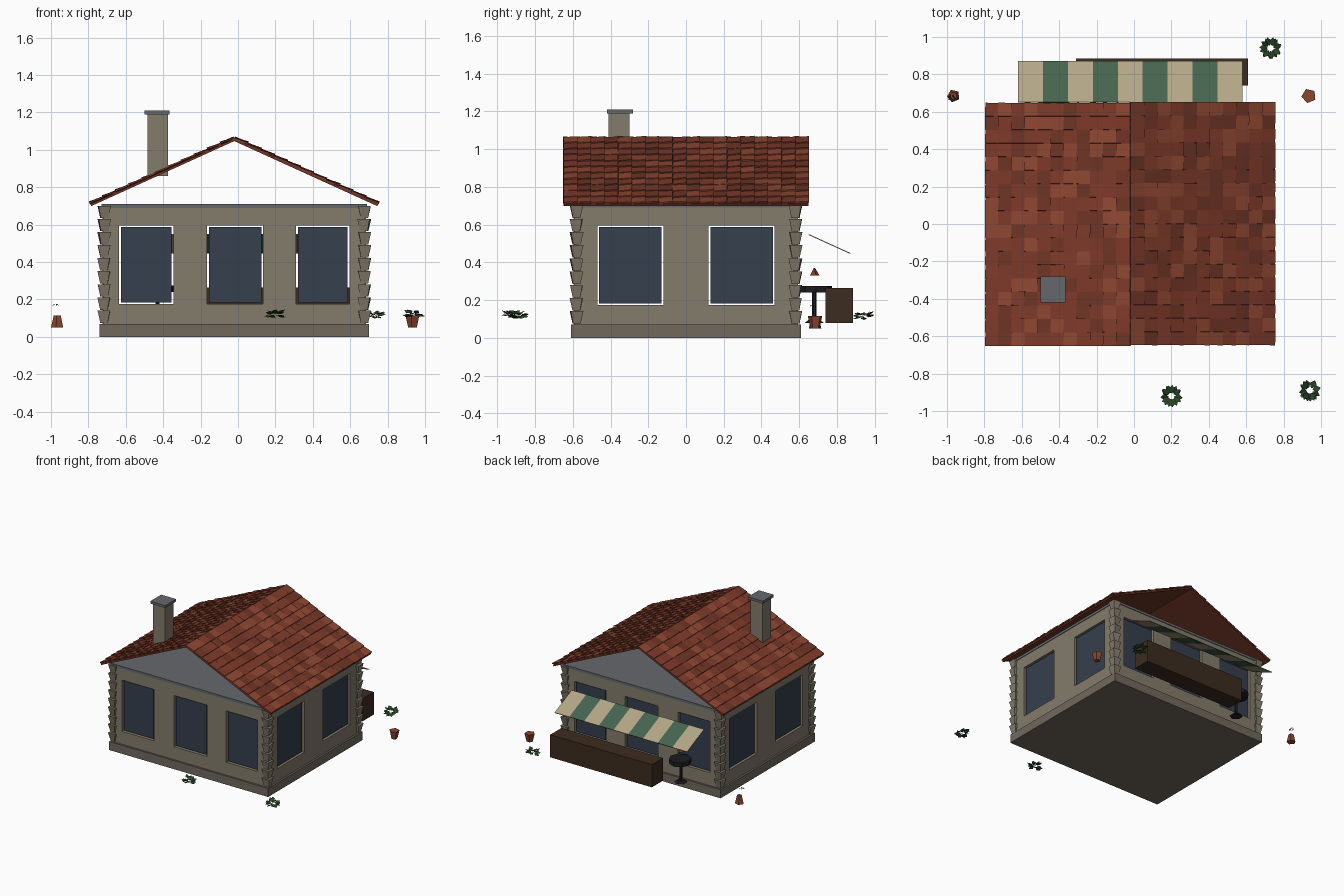
import bpy, bmesh, math, random
from mathutils import Vector, Matrix

if "Cube" in bpy.data.objects:
    bpy.data.objects.remove(bpy.data.objects["Cube"])

random.seed(4)
CX = -0.02


def mat(name, c):
    m = bpy.data.materials.new(name)
    m.diffuse_color = (*c, 1)
    m.use_nodes = True
    m.node_tree.nodes["Principled BSDF"].inputs["Base Color"].default_value = m.diffuse_color
    return m


STONE = mat("stone", (0.23, 0.20, 0.15))
BASE = mat("base_stone", (0.16, 0.14, 0.11))
GLASS = mat("glass", (0.035, 0.05, 0.075))
SLATE = mat("slate", (0.13, 0.14, 0.15))
TILES = [mat("tile_%d" % i, c) for i, c in enumerate(
    [(0.20, 0.04, 0.022), (0.26, 0.06, 0.03), (0.15, 0.033, 0.018)])]
WOOD = mat("wood", (0.045, 0.025, 0.014))
IRON = mat("iron", (0.012, 0.012, 0.016))
CREAM = mat("cream", (0.45, 0.38, 0.24))
GREEN = mat("awning_green", (0.06, 0.13, 0.08))
LEAF = mat("leaf", (0.02, 0.06, 0.02))


def add_box(bm, lo, hi, idx=0):
    lo, hi = Vector(lo), Vector(hi)
    m = Matrix.Translation((lo + hi) / 2) @ Matrix.Diagonal((*(hi - lo), 1))
    r = bmesh.ops.create_cube(bm, size=1, matrix=m)
    for f in {f for v in r["verts"] for f in v.link_faces}:
        f.material_index = idx
    return r["verts"]


def add_cone(bm, n, r1, r2, z0, z1, x, y, turn=0):
    m = Matrix.Translation((x, y, (z0 + z1) / 2)) @ Matrix.Rotation(turn, 4, 'Z')
    bmesh.ops.create_cone(bm, cap_ends=True, segments=n, radius1=r1, radius2=r2,
                          depth=z1 - z0, matrix=m)


def finish(bm, name, *mats):
    me = bpy.data.meshes.new(name)
    bm.to_mesh(me)
    bm.free()
    for m in mats:
        me.materials.append(m)
    ob = bpy.data.objects.new(name, me)
    bpy.context.collection.objects.link(ob)
    return ob


def box(name, lo, hi, m):
    bm = bmesh.new()
    add_box(bm, lo, hi)
    return finish(bm, name, m)


# plinth and ceiling slab
box("plinth", (-0.74, -0.61, 0), (0.70, 0.61, 0.07), BASE)
box("ceiling", (-0.73, -0.60, 0.69), (0.69, 0.60, 0.71), SLATE)

# walls: strips around openings, with slightly smaller glass panes
Z0, Z1, S0, S1 = 0.07, 0.695, 0.175, 0.595


def wall(name, half, dist, openings, matrix):
    bm, gl = bmesh.new(), bmesh.new()
    a, b = -dist, -dist + 0.05
    add_box(bm, (-half, a, Z0), (half, b, S0))
    add_box(bm, (-half, a, S1), (half, b, Z1))
    edges = [-half] + [e for o in openings for e in o] + [half]
    for l, r in zip(edges[::2], edges[1::2]):
        add_box(bm, (l, a, S0), (r, b, S1))
    for l, r in openings:
        add_box(gl, (l + 0.01, a + 0.012, S0 + 0.008), (r - 0.01, a + 0.028, S1 - 0.008))
    for m in (bm, gl):
        m.transform(matrix)
    finish(bm, name + "_wall", STONE)
    finish(gl, name + "_windows", GLASS)


long_open = [(-0.615, -0.325), (-0.145, 0.155), (0.33, 0.615)]
side_open = [(-0.47, -0.12), (0.12, 0.47)]
shift = Matrix.Translation((CX, 0, 0))
wall("front", 0.70, 0.595, long_open, shift)
wall("back", 0.70, 0.595, [(-r, -l) for l, r in long_open[::-1]],
     shift @ Matrix.Rotation(math.pi, 4, 'Z'))
wall("right", 0.575, 0.705, side_open, shift @ Matrix.Rotation(math.pi / 2, 4, 'Z'))
wall("left", 0.575, 0.705, side_open, shift @ Matrix.Rotation(-math.pi / 2, 4, 'Z'))

# corner stones, a stack of tapered blocks at each corner
bm = bmesh.new()
for sx in (-1, 1):
    for sy in (-1, 1):
        for i in range(9):
            z = 0.075 + i * 0.07
            add_cone(bm, 4, 0.028, 0.047, z, z + 0.066, CX + sx * 0.695, sy * 0.58,
                     math.pi / 4 + random.uniform(-0.15, 0.15))
finish(bm, "corner_stones", STONE)

# roof: sloping deck and rows of tilted tiles on each side
RUN, RISE = 0.77, 0.35
ANG, LEN = math.atan2(RISE, RUN), math.hypot(RUN, RISE)
for side, name in ((-1, "left"), (1, "right")):
    # local x runs down the slope, local z is its normal
    turn = Matrix.Rotation(math.pi if side < 0 else 0, 4, 'Z')
    frame = Matrix.Translation((CX, 0, 1.06)) @ turn @ Matrix.Rotation(ANG, 4, 'Y')
    bm = bmesh.new()
    add_box(bm, (0, -0.645, -0.012), (LEN, 0.65, 0))
    bm.transform(frame)
    finish(bm, name + "_roof_deck", TILES[2])
    bm = bmesh.new()
    cols, rows = 11, 18
    w, d = LEN / cols, 1.30 / rows
    for i in range(cols):
        for j in range(rows):
            vs = add_box(bm, (-w * 0.52, -d * 0.5, -0.004), (w * 0.52, d * 0.5, 0.004),
                         random.choice((0, 0, 1, 2)))
            tilt = (Matrix.Rotation(0.07 + random.uniform(-0.05, 0.05), 4, 'X')
                    @ Matrix.Rotation(-0.07 + random.uniform(-0.05, 0.05), 4, 'Y'))
            bmesh.ops.transform(bm, verts=vs, matrix=Matrix.Translation(
                ((i + 0.5) * w, -0.648 + (j + 0.5) * d, 0.005)) @ tilt)
    bm.transform(frame)
    finish(bm, name + "_roof_tiles", *TILES)

# chimney and cap
box("chimney", (-0.485, -0.41, 0.86), (-0.375, -0.30, 1.19), STONE)
box("chimney_cap", (-0.50, -0.42, 1.19), (-0.365, -0.28, 1.21), SLATE)

# striped awning over the back
bm = bmesh.new()
for i in range(9):
    x = -0.62 + i * 0.1333
    vs = [bm.verts.new(p) for p in ((x, 0.65, 0.545), (x, 0.87, 0.445),
                                    (x + 0.1333, 0.87, 0.445), (x + 0.1333, 0.65, 0.545))]
    bm.faces.new(vs).material_index = i % 2
aw = finish(bm, "awning", CREAM, GREEN)
aw.modifiers.new("thickness", 'SOLIDIFY').thickness = 0.005

# counter, table and small lamp shade below the awning
box("counter", (-0.31, 0.74, 0.08), (0.61, 0.885, 0.265), WOOD)
bm = bmesh.new()
add_cone(bm, 8, 0.085, 0.085, 0.24, 0.275, -0.43, 0.69)
add_cone(bm, 6, 0.012, 0.012, 0.09, 0.24, -0.43, 0.68)
add_cone(bm, 6, 0.05, 0.03, 0.08, 0.095, -0.43, 0.68)
finish(bm, "table", IRON)
bm = bmesh.new()
add_cone(bm, 5, 0.028, 0.004, 0.33, 0.37, -0.43, 0.68)
finish(bm, "lamp_shade", TILES[0])

# flower pots
for name, x, r1, r2 in (("left_pot", -0.965, 0.035, 0.02), ("right_pot", 0.935, 0.025, 0.04)):
    bm = bmesh.new()
    add_cone(bm, 5, r1, r2, 0.05, 0.115, x, 0.685, 0.4)
    finish(bm, name, TILES[1])


# leafy tufts: bursts of pointed leaves
def tuft(name, x, y, z, r, n):
    bm = bmesh.new()
    for i in range(n):
        a = 2 * math.pi * i / n + random.uniform(-0.3, 0.3)
        out = Vector((math.cos(a), math.sin(a), random.uniform(-0.35, 0.45)))
        across = Vector((-math.sin(a), math.cos(a), random.uniform(-0.5, 0.5))) * r * 0.3
        c = Vector((x, y, z))
        root, tip, mid = c + out * r * 0.25, c + out * r, c + out * r * 0.6
        bm.faces.new([bm.verts.new(p) for p in (root, mid + across, tip, mid - across)])
    finish(bm, name, LEAF)


for name, x, y, z, r, n in (("front_tuft", 0.20, -0.92, 0.12, 0.06, 18),
                            ("front_right_tuft", 0.94, -0.89, 0.12, 0.06, 18),
                            ("back_tuft", 0.73, 0.94, 0.115, 0.06, 18),
                            ("pot_sprig", -0.975, 0.675, 0.17, 0.022, 5)):
    tuft(name, x, y, z, r, n)
